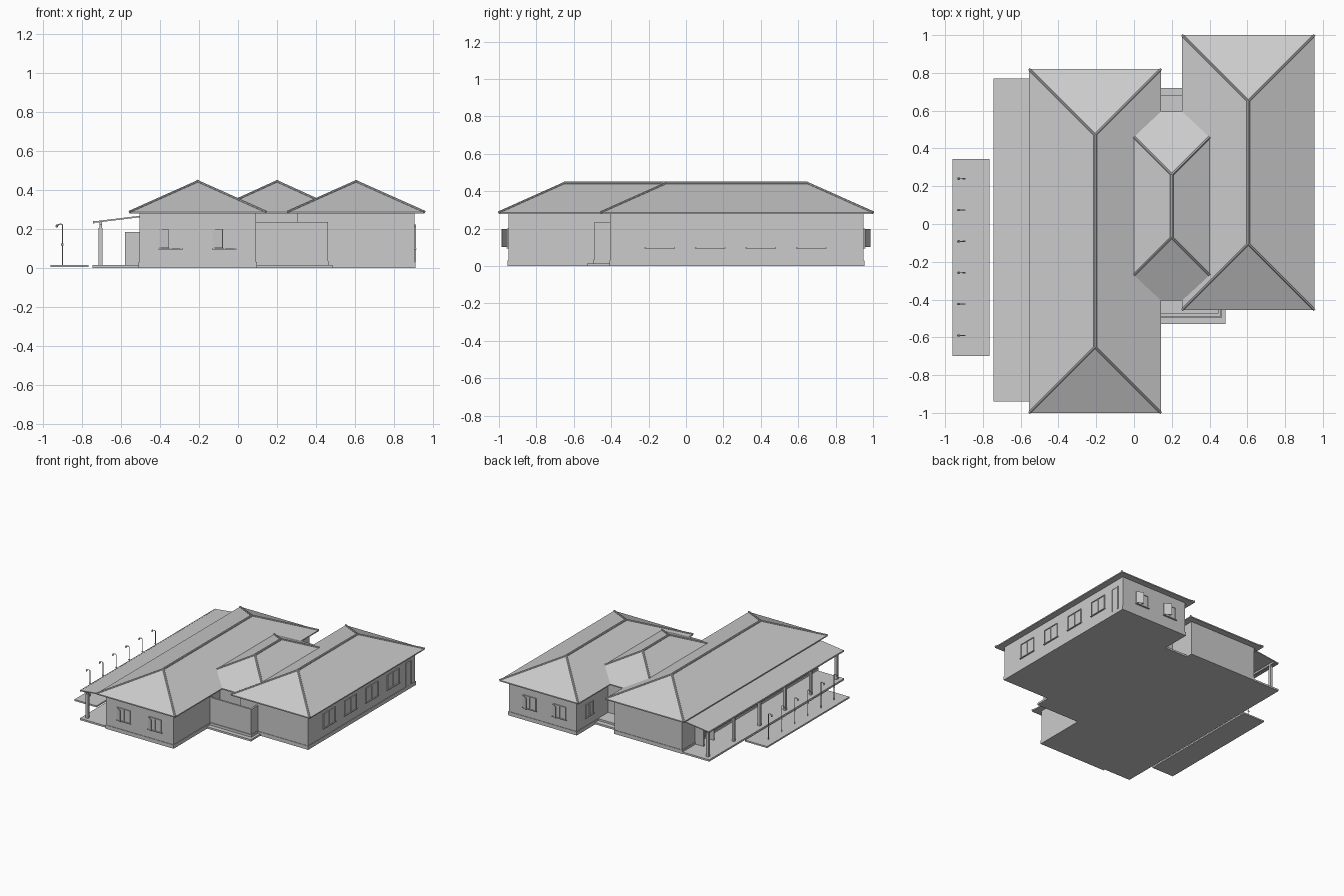
import bpy, bmesh, math
from mathutils import Matrix, Vector

if "Cube" in bpy.data.objects:
    bpy.data.objects.remove(bpy.data.objects["Cube"])

GREY = bpy.data.materials.new("light_grey")
GREY.diffuse_color = (0.6, 0.6, 0.6, 1)
GREY.use_nodes = True
GREY.node_tree.nodes["Principled BSDF"].inputs["Base Color"].default_value = GREY.diffuse_color


def finish(name, bm):
    bmesh.ops.recalc_face_normals(bm, faces=bm.faces)
    me = bpy.data.meshes.new(name)
    bm.to_mesh(me)
    bm.free()
    me.materials.append(GREY)
    ob = bpy.data.objects.new(name, me)
    bpy.context.collection.objects.link(ob)
    return ob


def add_box(bm, x0, x1, y0, y1, z0, z1, M=Matrix()):
    m = M @ Matrix.Translation(((x0 + x1) / 2, (y0 + y1) / 2, (z0 + z1) / 2))
    m = m @ Matrix.Diagonal((x1 - x0, y1 - y0, z1 - z0, 1))
    bmesh.ops.create_cube(bm, size=1, matrix=m)


def box(name, *dims):
    bm = bmesh.new()
    add_box(bm, *dims)
    return finish(name, bm)


def add_rod(bm, a, b, r, n=8):
    a, b = Vector(a), Vector(b)
    d = b - a
    m = Matrix.Translation((a + b) / 2) @ d.to_track_quat('Z', 'Y').to_matrix().to_4x4()
    bmesh.ops.create_cone(bm, cap_ends=True, segments=n, radius1=r, radius2=r,
                          depth=d.length, matrix=m)


def faces(bm, pts, polys):
    vs = [bm.verts.new(p) for p in pts]
    for p in polys:
        bm.faces.new([vs[i] for i in p])


EAVE, TOP = 0.287, 0.443


def wing(name, x0, x1, y0, y1):
    """Hip-roofed block: walls, plinth, roof and ridge caps from its roof outline."""
    i = 0.05
    box(name + "_walls", x0 + i, x1 - i, y0 + i, y1 - i, 0, 0.28)
    box(name + "_plinth", x0 + i - .004, x1 - i + .004, y0 + i - .004, y1 - i + .004, 0, 0.03)
    xm, h = (x0 + x1) / 2, (x1 - x0) / 2
    corners = [(x0, y0), (x1, y0), (x1, y1), (x0, y1)]
    ridge = [(xm, y0 + h, TOP), (xm, y1 - h, TOP)]
    pts = [(x, y, EAVE - .009) for x, y in corners] + [(x, y, EAVE) for x, y in corners] + ridge
    bm = bmesh.new()
    faces(bm, pts, [(3, 2, 1, 0), (0, 1, 5, 4), (1, 2, 6, 5), (2, 3, 7, 6), (3, 0, 4, 7),
                    (4, 5, 8), (5, 6, 9, 8), (6, 7, 9), (7, 4, 8, 9)])
    finish(name + "_roof", bm)
    bm = bmesh.new()
    add_rod(bm, pts[8], pts[9], .009)
    for a, b in ((4, 8), (5, 8), (6, 9), (7, 9)):
        add_rod(bm, pts[a], pts[b], .007)
    finish(name + "_ridge_caps", bm)


wing("left_wing", -0.555, 0.143, -1.0, 0.82)
wing("right_wing", 0.255, 0.955, -0.455, 1.0)

# Link block between the wings, its roof ending in the valleys
box("link_walls", 0.08, 0.32, -0.36, 0.55, 0, 0.28)
A, B, VZ = (0.2, -0.07, TOP), (0.2, 0.26, TOP), 0.352
pts = [A, B, (0, -.27, VZ), (.14, -.405, EAVE), (.258, -.405, EAVE), (.4, -.27, VZ),
       (.4, .46, VZ), (.258, .595, EAVE), (.14, .595, EAVE), (0, .46, VZ)]
bm = bmesh.new()
faces(bm, pts, [(0, 2, 3, 4, 5), (0, 5, 6, 1), (1, 6, 7, 8, 9), (1, 9, 2, 0)])
finish("link_roof", bm)
box("link_soffit", 0.14, 0.258, -.405, .595, EAVE - .009, EAVE)
bm = bmesh.new()
add_rod(bm, A, B, .009)
for a, b in ((0, 2), (0, 5), (1, 6), (1, 9)):
    add_rod(bm, pts[a], pts[b], .007)
finish("link_ridge_caps", bm)

# Front entrance: slab, step and thin screen with a return to the wall
box("entrance_slab", 0.09, 0.485, -0.53, -0.36, 0, 0.015)
box("entrance_step", 0.09, 0.465, -0.495, -0.36, 0.015, 0.035)
bm = bmesh.new()
add_box(bm, 0.09, 0.46, -0.49, -0.475, 0.035, 0.235)
add_box(bm, 0.445, 0.46, -0.49, -0.405, 0.035, 0.235)
finish("entrance_screen", bm)

# Rear entrance slab and step
box("rear_slab", 0.09, 0.31, 0.54, 0.72, 0, 0.015)
box("rear_step", 0.09, 0.31, 0.54, 0.68, 0.015, 0.03)


def window(name, x, y, angle, w, z0, z1, opened=False):
    """Framed window whose outside faces local -y."""
    M = Matrix.Translation((x, y, 0)) @ Matrix.Rotation(math.radians(angle), 4, 'Z')
    h, t, d = w / 2, .006, -.007
    bm = bmesh.new()
    add_box(bm, -h, h, -.002, .002, z0, z1, M)
    for c in (-h + t / 2, 0, h - t / 2):
        add_box(bm, c - t / 2, c + t / 2, d, 0, z0, z1, M)
    add_box(bm, -h, h, d, 0, z1 - t, z1, M)
    add_box(bm, -h - .006, h + .006, d - .003, 0, z0 - t, z0, M)
    if opened:  # one sash swung outwards
        S = M @ Matrix.Translation((-h, -.004, 0)) @ Matrix.Rotation(math.radians(-30), 4, 'Z')
        add_box(bm, 0, h, -.004, 0, z0 + .003, z1 - .003, S)
    finish(name, bm)


for k, y in enumerate((-0.14, 0.13, 0.40, 0.67)):
    window(f"side_window_{k}", 0.905, y, 90, 0.15, 0.1, 0.215)
for k, x in enumerate((-0.345, -0.07)):
    window(f"front_window_{k}", x, -0.95, 0, 0.115, 0.1, 0.2, True)
for k, x in enumerate((0.455, 0.72)):
    window(f"back_window_{k}", x, 0.95, 180, 0.115, 0.1, 0.2, True)
window("court_window", 0.305, 0.79, -90, 0.1, 0.1, 0.2)

# Side door at the back end of the right wing
bm = bmesh.new()
for y in (0.83, 0.895):
    add_box(bm, 0.9, 0.911, y - .004, y + .004, 0.03, 0.22)
add_box(bm, 0.9, 0.911, 0.826, 0.899, 0.214, 0.222)
add_box(bm, 0.9, 0.908, 0.83, 0.895, 0.03, 0.215)
finish("side_door", bm)

# Verandah: slab, sloping roof, beam and posts
box("verandah_slab", -0.745, -0.50, -0.94, 0.77, 0, 0.014)
bm = bmesh.new()
prof = [(-.735, .231), (-.735, .239), (-.505, .267), (-.505, .259)]
faces(bm, [(x, y, z) for y in (-.94, .77) for x, z in prof],
      [(0, 1, 2, 3), (7, 6, 5, 4)] + [(i, (i + 1) % 4, (i + 1) % 4 + 4, i + 4) for i in range(4)])
add_box(bm, -.743, -.735, -.94, .77, .228, .24)
finish("verandah_roof", bm)
box("verandah_beam", -0.711, -0.697, -0.93, 0.76, 0.222, 0.236)
bm = bmesh.new()
for k in range(6):
    y = -0.9 + k * 0.325
    add_box(bm, -.714, -.694, y - .01, y + .01, .014, .205)
    add_box(bm, -.711, -.697, y - .007, y + .007, .205, .225)
finish("verandah_posts", bm)

# Short screens standing off the verandah wall
bm = bmesh.new()
for y in (0.6, 0.47):
    add_box(bm, -.58, -.50, y - .005, y + .005, .014, .183)
finish("verandah_screens", bm)

# Outdoor slab with a row of thin bent pipes
box("outdoor_slab", -0.96, -0.765, -0.70, 0.345, 0.004, 0.016)
bm = bmesh.new()
for k in range(6):
    y = 0.24 - k * 0.166
    path = [(-.9, y, .016), (-.9, y, .222), (-.91, y, .226), (-.925, y, .22)]
    for a, b in zip(path, path[1:]):
        add_rod(bm, a, b, .0025, 6)
    add_rod(bm, (-.925, y, .222), (-.931, y, .208), .006, 8)
    add_rod(bm, (-.907, y, .12), (-.893, y, .12), .004, 6)
finish("outdoor_pipes", bm)
